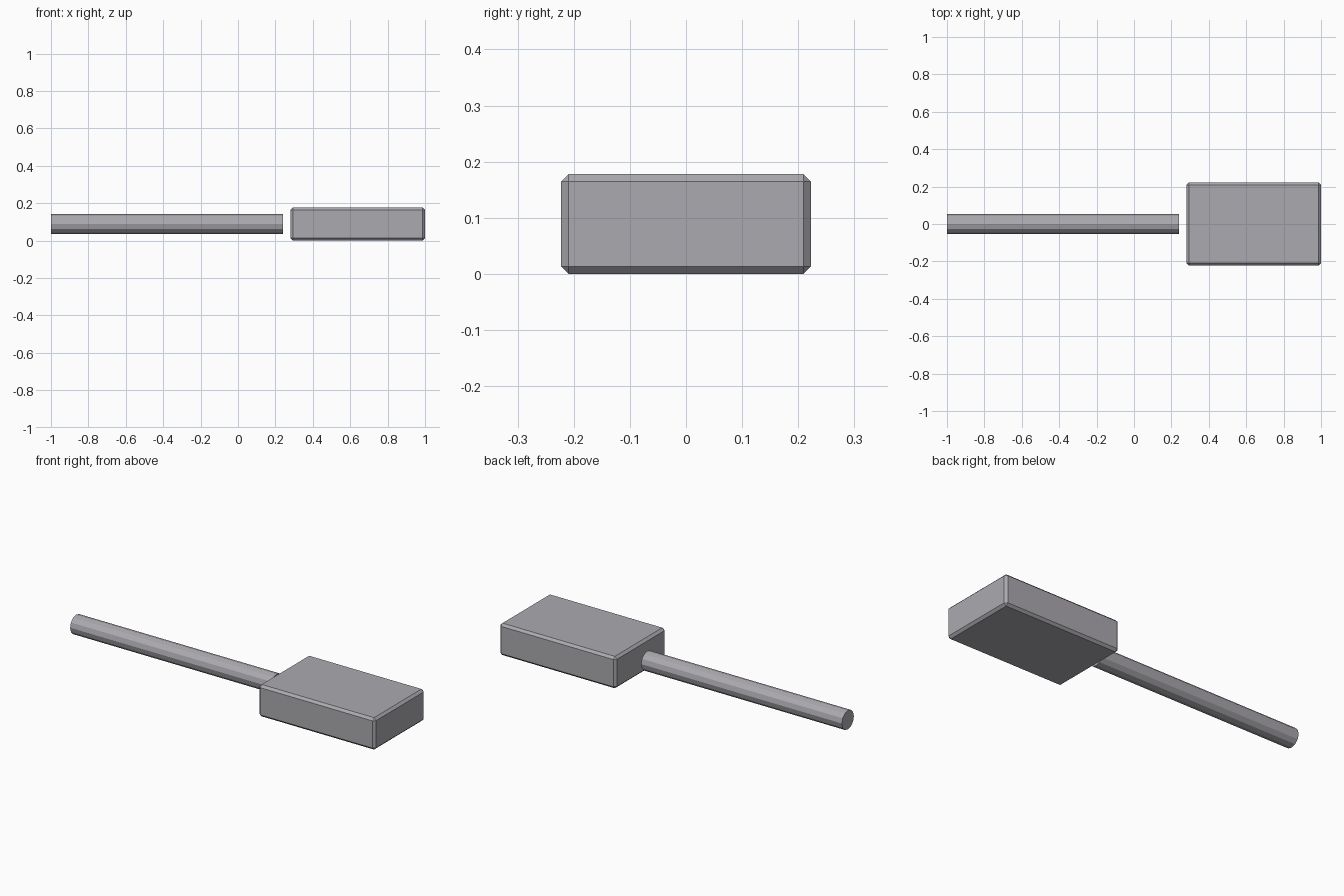
import bpy
import math

if "Cube" in bpy.data.objects:
    bpy.data.objects.remove(bpy.data.objects["Cube"])

# Single grey finish
grey = bpy.data.materials.new("grey")
grey.diffuse_color = (0.41, 0.40, 0.43, 1)
grey.use_nodes = True
grey.node_tree.nodes["Principled BSDF"].inputs["Base Color"].default_value = grey.diffuse_color

MID_Z = 0.089  # shared axis height of handle and head

# Handle: twelve-sided rod lying along x
x0, x1 = -1.0, 0.24
bpy.ops.mesh.primitive_cylinder_add(
    vertices=12, radius=0.053, depth=x1 - x0,
    location=((x0 + x1) / 2, 0, MID_Z), rotation=(0, math.pi / 2, 0))
handle = bpy.context.object
handle.name = "handle"
handle.data.materials.append(grey)

# Head: block with a single chamfer, set just off the handle's end
x0, x1 = 0.28, 1.0
bpy.ops.mesh.primitive_cube_add(size=1, location=((x0 + x1) / 2, 0, MID_Z))
head = bpy.context.object
head.name = "head"
head.scale = (x1 - x0, 0.445, 2 * MID_Z)
bpy.ops.object.transform_apply(location=False, rotation=False, scale=True)
head.data.materials.append(grey)
chamfer = head.modifiers.new("chamfer", 'BEVEL')
chamfer.width = 0.013
chamfer.segments = 1
